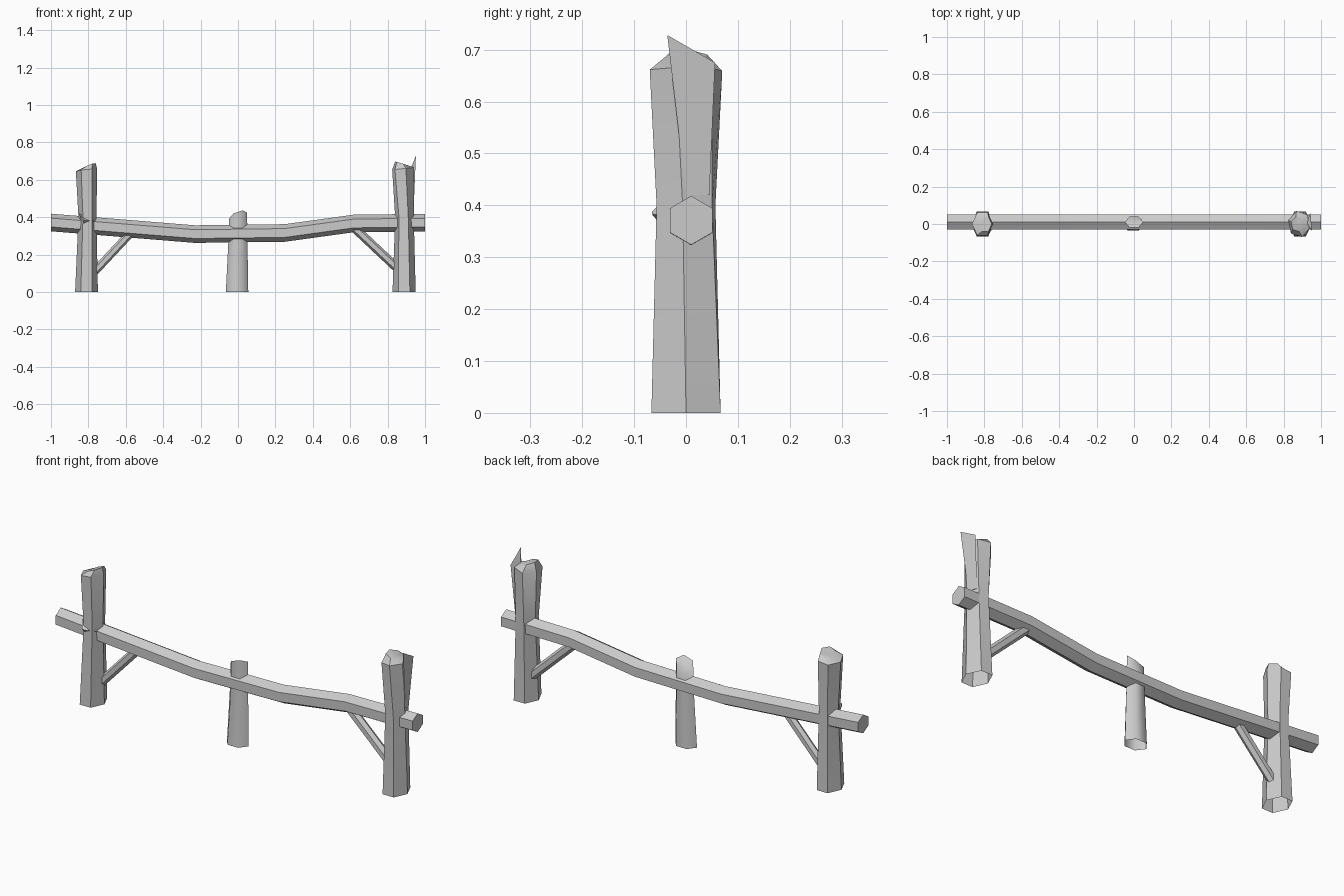
import bpy, math
from mathutils import Vector

cube = bpy.data.objects.get("Cube")
if cube:
    bpy.data.objects.remove(cube)

wood = bpy.data.materials.new("grey_wood")
wood.use_nodes = True
GREY = (0.6, 0.6, 0.6, 1)
wood.diffuse_color = GREY
wood.node_tree.nodes["Principled BSDF"].inputs["Base Color"].default_value = GREY


def loft(name, rings, cap_start=True, cap_end=True, angle=35):
    """Skin a list of equal-length point rings."""
    n = len(rings[0])
    verts = [p for ring in rings for p in ring]
    faces = [(r * n + i, r * n + (i + 1) % n, (r + 1) * n + (i + 1) % n, (r + 1) * n + i)
             for r in range(len(rings) - 1) for i in range(n)]
    if cap_start:
        faces.append(tuple(reversed(range(n))))
    if cap_end:
        faces.append(tuple(range(len(verts) - n, len(verts))))
    mesh = bpy.data.meshes.new(name)
    mesh.from_pydata(verts, [], faces)
    mesh.materials.append(wood)
    ob = bpy.data.objects.new(name, mesh)
    bpy.context.collection.objects.link(ob)
    bpy.ops.object.select_all(action='DESELECT')
    ob.select_set(True)
    bpy.context.view_layer.objects.active = ob
    bpy.ops.object.shade_smooth_by_angle(angle=math.radians(angle))
    return ob


def hexagon(cx, cy, z, rx, ry, turn=0, slope_x=0, slope_y=0):
    """Horizontal six-sided ring, optionally tilted."""
    ring = []
    for i in range(6):
        a = math.radians(60 * i + turn)
        x, y = rx * math.cos(a), ry * math.sin(a)
        ring.append((cx + x, cy + y, z + slope_x * x + slope_y * y))
    return ring


def beam(name, start, end, radius):
    """Straight six-sided strut."""
    start, end = Vector(start), Vector(end)
    side = Vector((0, 1, 0))
    up = (end - start).normalized().cross(side)
    ring = [side * radius * math.cos(math.radians(60 * i + 30))
            - up * radius * math.sin(math.radians(60 * i + 30)) for i in range(6)]
    return loft(name, [[start + p for p in ring], [end + p for p in ring]])


# Sagging rail, hexagonal with a ridge on top
path = [(-1, 0.372), (-0.7, 0.348), (-0.23, 0.31), (0.25, 0.316), (0.62, 0.367), (1, 0.371)]
rail = []
for x, z in path:
    rail.append([(x, 0.01 + 0.047 * math.cos(math.radians(60 * i + 30)),
                  z + 0.047 * math.sin(math.radians(60 * i + 30))) for i in range(6)])
loft("rail", rail)

# End posts, waisted where the rail passes, with chipped tops
loft("right_post", [
    hexagon(-0.81, 0, 0, 0.061, 0.077),
    hexagon(-0.805, 0, 0.4, 0.048, 0.06),
    hexagon(-0.81, 0, 0.652, 0.057, 0.07, 0, 0.1, -0.05),
    hexagon(-0.795, 0, 0.676, 0.034, 0.045, 0, 0.4, -0.1)], cap_start=False)
loft("left_post", [
    hexagon(0.888, 0, 0, 0.062, 0.077),
    hexagon(0.89, 0, 0.4, 0.05, 0.062, -6),
    hexagon(0.883, 0, 0.66, 0.061, 0.072, -16, 0.1),
    hexagon(0.875, 0, 0.688, 0.036, 0.042, -16, -0.3)], cap_start=False)

# Splinter standing up from the outer side of the left post
loft("left_post_splinter", [
    [(0.938, 0, 0.42), (0.925, 0.045, 0.42), (0.905, 0.01, 0.42)],
    [(0.951, -0.036, 0.728), (0.944, 0.056, 0.675), (0.92, 0.01, 0.655)]])

# Knot on the front of the right post
loft("right_post_knot", [
    [(-0.85, -0.035, 0.42), (-0.83, -0.035, 0.35), (-0.76, -0.035, 0.38)],
    [(-0.828, -0.066, 0.387), (-0.825, -0.064, 0.38), (-0.815, -0.065, 0.383)]])

# Short middle post with a slanted cut
loft("middle_post", [
    hexagon(-0.005, 0.005, 0, 0.06, 0.046),
    hexagon(0, 0.01, 0.3, 0.05, 0.034),
    hexagon(0, 0.01, 0.408, 0.049, 0.034, 0, 0.35, -0.7)], cap_start=False, angle=62)

# Diagonal braces
beam("right_brace", (-0.785, 0.01, 0.09), (-0.57, 0.01, 0.32), 0.022)
beam("left_brace", (0.87, 0.01, 0.11), (0.62, 0.01, 0.345), 0.024)
